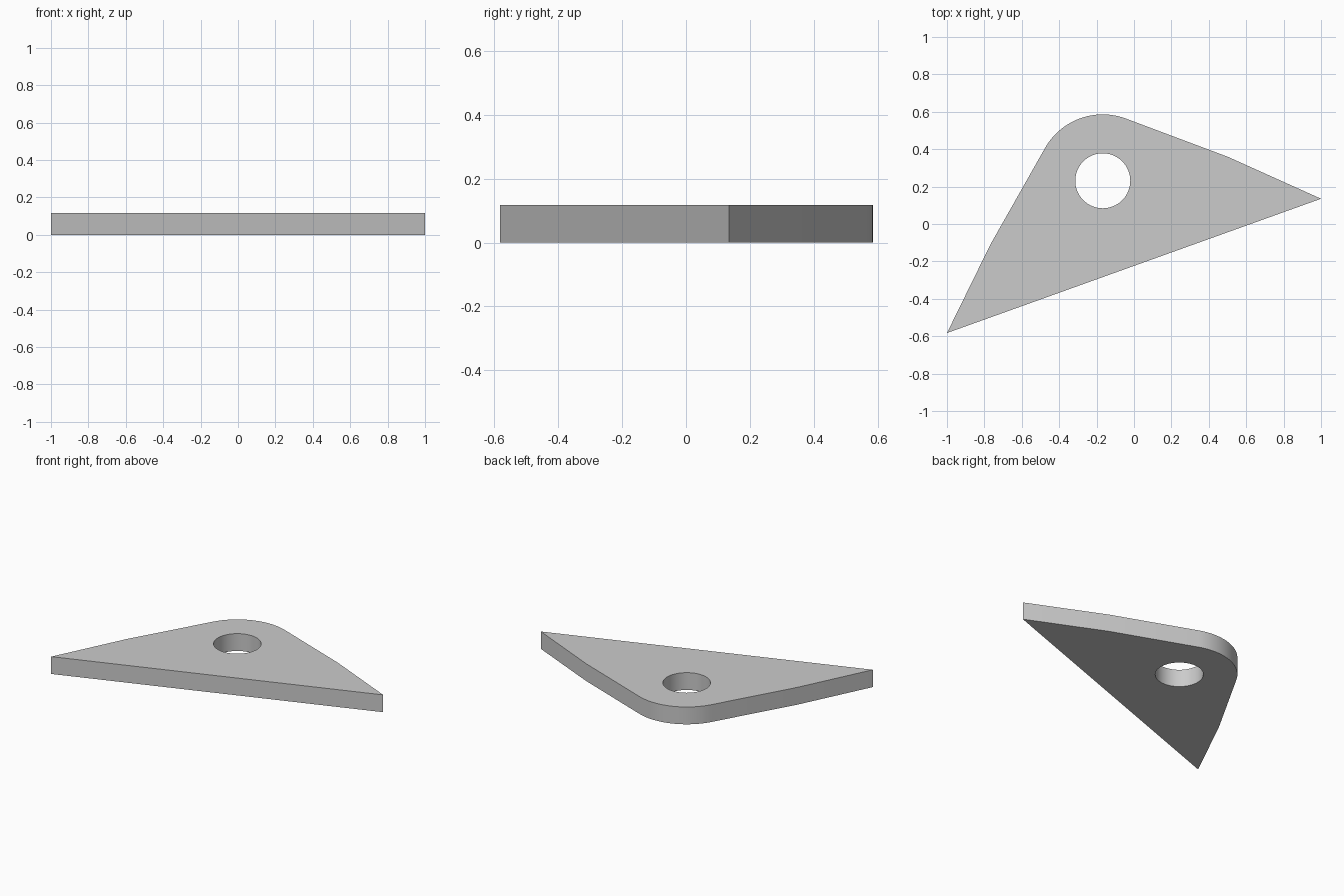
import bpy
import bmesh
from math import cos, sin, radians

cube = bpy.data.objects.get("Cube")
if cube:
    bpy.data.objects.remove(cube, do_unlink=True)

THICKNESS = 0.118
CENTER = (-0.167, 0.231)
CORNER_RADIUS = 0.355
HOLE_RADIUS = 0.147

grey = bpy.data.materials.new("light_grey")
grey.use_nodes = True
colour = (0.6, 0.6, 0.6, 1)
grey.diffuse_color = colour
grey.node_tree.nodes["Principled BSDF"].inputs["Base Color"].default_value = colour


def arc(radius, start, end, steps):
    """Points on an arc around the shared centre, in degrees."""
    angles = [radians(start + (end - start) * i / steps) for i in range(steps + 1)]
    return [(CENTER[0] + radius * cos(a), CENTER[1] + radius * sin(a)) for a in angles]


def add_loop(bm, points):
    verts = [bm.verts.new((x, y, 0)) for x, y in points]
    return [bm.edges.new((v, verts[(i + 1) % len(verts)])) for i, v in enumerate(verts)]


# Plate outline: two sharp tips, slightly bent flanks and a rounded corner
outline = [(-1, -0.583), (1, 0.135), (0.5, 0.36)]
outline += arc(CORNER_RADIUS, 69.2, 150.5, 24)
outline += [(-0.768, -0.11)]

# Round through hole
hole = arc(HOLE_RADIUS, 0, 360, 64)[:-1]

# Fill between the loops and extrude to the plate thickness
bm = bmesh.new()
edges = add_loop(bm, outline) + add_loop(bm, hole)
bmesh.ops.triangle_fill(bm, edges=edges, use_beauty=True)
extruded = bmesh.ops.extrude_face_region(bm, geom=bm.faces[:], use_keep_orig=True)
top = [g for g in extruded["geom"] if isinstance(g, bmesh.types.BMVert)]
bmesh.ops.translate(bm, verts=top, vec=(0, 0, THICKNESS))
bmesh.ops.recalc_face_normals(bm, faces=bm.faces[:])

mesh = bpy.data.meshes.new("bracket_plate")
bm.to_mesh(mesh)
bm.free()
mesh.materials.append(grey)
plate = bpy.data.objects.new("bracket_plate", mesh)
bpy.context.collection.objects.link(plate)

# Smooth the curved walls and keep the rims sharp
bpy.ops.object.select_all(action='DESELECT')
plate.select_set(True)
bpy.context.view_layer.objects.active = plate
bpy.ops.object.shade_smooth_by_angle(angle=radians(20))
